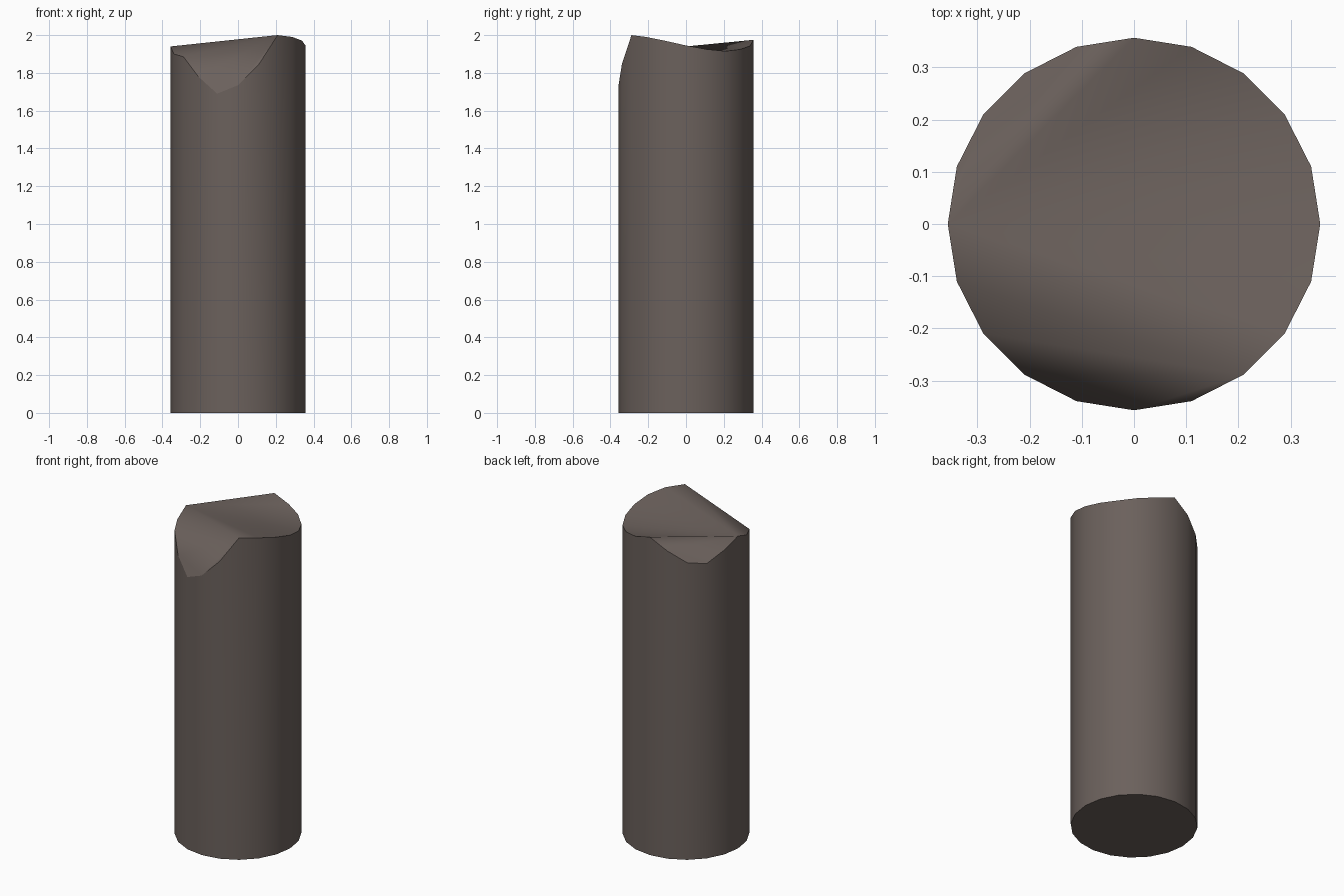
import bpy, bmesh, math

if "Cube" in bpy.data.objects:
    bpy.data.objects.remove(bpy.data.objects["Cube"])

N, R = 20, 0.357
# Rim heights, one per side corner, counter-clockwise from +x in 18 degree steps
TOP = [1.945, 1.925, 1.915, 1.925, 1.943, 1.975, 1.91, 1.845, 1.83, 1.89,
       1.94, 1.90, 1.885, 1.78, 1.69, 1.735, 1.845, 2.0, 1.99, 1.97]

stone = bpy.data.materials.new("grey brown stone")
stone.diffuse_color = (0.147, 0.119, 0.107, 1)
stone.use_nodes = True
stone.node_tree.nodes["Principled BSDF"].inputs["Base Color"].default_value = stone.diffuse_color

bm = bmesh.new()
ring = [(R * math.cos(2 * math.pi * i / N), R * math.sin(2 * math.pi * i / N)) for i in range(N)]
low = [bm.verts.new((x, y, 0)) for x, y in ring]
top = [bm.verts.new((x, y, z)) for (x, y), z in zip(ring, TOP)]

# Base and column sides
bm.faces.new(low[::-1])
for i in range(N):
    j = (i + 1) % N
    bm.faces.new((low[i], low[j], top[j], top[i]))

# Two chipped-off slopes at the rim
bm.faces.new(top[5:11])
bm.faces.new(top[12:18])

# Dished middle of the broken top, fanned from the left corner
for i in list(range(17, 20)) + list(range(0, 5)):
    bm.faces.new((top[10], top[i], top[(i + 1) % N]))
bm.faces.new((top[10], top[11], top[17]))
bm.faces.new((top[11], top[12], top[17]))

# Smooth shading with crisp rims
for f in bm.faces:
    f.smooth = True
for ends in (low, top):
    for i in range(N):
        bm.edges.get((ends[i], ends[(i + 1) % N])).smooth = False

mesh = bpy.data.meshes.new("broken_column")
bm.to_mesh(mesh)
bm.free()
mesh.materials.append(stone)
obj = bpy.data.objects.new("broken_column", mesh)
bpy.context.collection.objects.link(obj)
